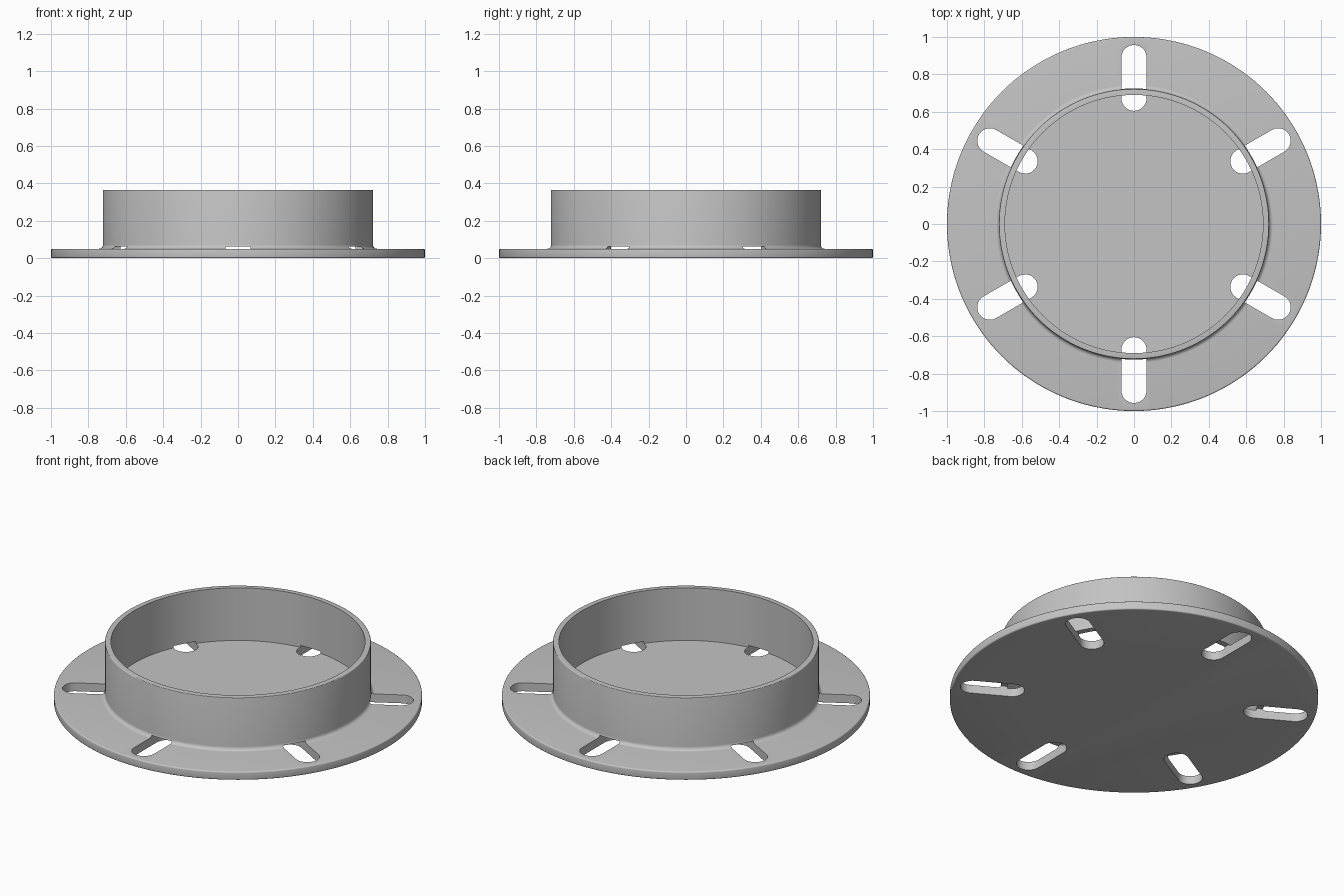
import bpy, bmesh, math
from mathutils import Matrix, Vector

cube = bpy.data.objects.get("Cube")
if cube:
    bpy.data.objects.remove(cube, do_unlink=True)

SEGMENTS = 144
FLANGE_TOP = 0.05
RIM_TOP = 0.365
OUTER, INNER = 0.722, 0.69
FILLET = 0.022
SLOT_HALF = 0.067
SLOT_IN, SLOT_OUT = 0.605, 0.957

grey = bpy.data.materials.new("light grey")
grey.use_nodes = True
colour = (0.55, 0.55, 0.55, 1)
grey.diffuse_color = colour
grey.node_tree.nodes["Principled BSDF"].inputs["Base Color"].default_value = colour


def arc(cx, cz, r, start, end, steps=4):
    """Points of an arc in the profile plane, angles in degrees."""
    angles = [math.radians(start + (end - start) * i / steps) for i in range(steps + 1)]
    return [(cx + r * math.cos(a), cz + r * math.sin(a)) for a in angles]


def make_object(name, bm):
    bmesh.ops.recalc_face_normals(bm, faces=bm.faces[:])
    mesh = bpy.data.meshes.new(name)
    bm.to_mesh(mesh)
    bm.free()
    obj = bpy.data.objects.new(name, mesh)
    bpy.context.collection.objects.link(obj)
    return obj


def lathe(name, profile):
    """Closed solid of revolution; the profile starts and ends beside the axis."""
    bm = bmesh.new()
    rings = []
    for i in range(SEGMENTS):
        a = math.tau * i / SEGMENTS
        rings.append([bm.verts.new((r * math.cos(a), r * math.sin(a), z)) for r, z in profile])
    for i, ring in enumerate(rings):
        following = rings[(i + 1) % SEGMENTS]
        for j in range(len(profile) - 1):
            bm.faces.new((ring[j], following[j], following[j + 1], ring[j + 1]))
    bm.faces.new([ring[0] for ring in rings])
    bm.faces.new([ring[-1] for ring in rings])
    return make_object(name, bm)


# Flange plate and collar, turned from one profile
edge = 0.008
profile = (
    arc(1 - edge, edge, edge, -90, 0)
    + arc(1 - edge, FLANGE_TOP - edge, edge, 0, 90)
    + arc(OUTER + FILLET, FLANGE_TOP + FILLET, FILLET, 270, 180, 6)
    + arc(OUTER - edge / 2, RIM_TOP - edge / 2, edge / 2, 0, 90, 3)
    + [(INNER, RIM_TOP), (INNER, FLANGE_TOP)]
)
flange = lathe("flanged_collar", profile)
flange.data.materials.append(grey)

# Six radial slots that pass beneath the collar wall
outline = arc(SLOT_OUT - SLOT_HALF, 0, SLOT_HALF, -90, 90, 14)
outline += arc(SLOT_IN + SLOT_HALF, 0, SLOT_HALF, 90, 270, 14)
bm = bmesh.new()
for k in range(6):
    turn = Matrix.Rotation(math.radians(30 + 60 * k), 3, "Z")
    base = bm.faces.new([bm.verts.new(turn @ Vector((x, y, -0.1))) for x, y in outline])
    extruded = bmesh.ops.extrude_face_region(bm, geom=[base], use_keep_orig=True)
    top = [v for v in extruded["geom"] if isinstance(v, bmesh.types.BMVert)]
    bmesh.ops.translate(bm, verts=top, vec=(0, 0, 0.161))
cutter = make_object("slot_cutter", bm)
cutter.hide_render = True

cut = flange.modifiers.new("slots", "BOOLEAN")
cut.operation = "DIFFERENCE"
cut.solver = "EXACT"
cut.object = cutter
bpy.context.view_layer.objects.active = flange
flange.select_set(True)
bpy.ops.object.modifier_apply(modifier=cut.name)
bpy.data.objects.remove(cutter, do_unlink=True)

bpy.ops.object.shade_smooth_by_angle(angle=math.radians(35))
